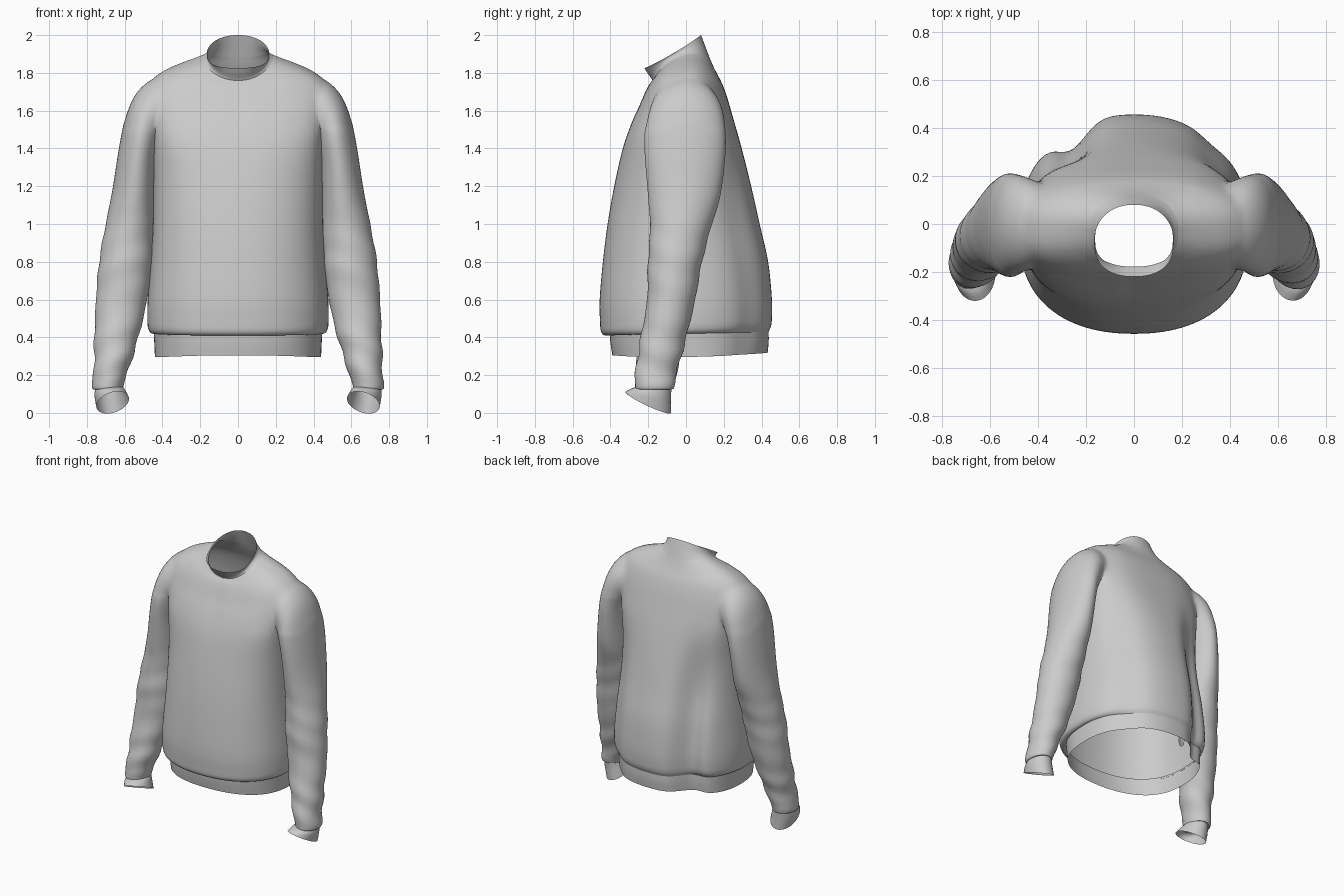
import bpy, bmesh, math

if "Cube" in bpy.data.objects:
    bpy.data.objects.remove(bpy.data.objects["Cube"])

fabric = bpy.data.materials.new("light grey fabric")
fabric.diffuse_color = (0.6, 0.6, 0.6, 1)
fabric.use_nodes = True
fabric.node_tree.nodes["Principled BSDF"].inputs["Base Color"].default_value = fabric.diffuse_color


def spline(keys, steps):
    """Catmull-Rom interpolation of rows of ring settings."""
    out = []
    for i in range(len(keys) - 1):
        rows = [keys[max(0, min(len(keys) - 1, i + k))] for k in (-1, 0, 1, 2)]
        for s in range(steps):
            t = s / steps
            out.append([0.5 * (2 * b + (c - a) * t + (2 * a - 5 * b + 4 * c - d) * t * t
                               + (3 * b - a - 3 * c + d) * t ** 3) for a, b, c, d in zip(*rows)])
    return out + [list(keys[-1])]


def bump(v, centre, width):
    return math.exp(-((v - centre) / width) ** 2)


def loft(name, rings, closed=False):
    bm = bmesh.new()
    loops = [[bm.verts.new(p) for p in r] for r in rings]
    n = len(loops[0])
    for a, b in zip(loops, loops[1:]):
        for i in range(n):
            j = (i + 1) % n
            bm.faces.new((a[i], a[j], b[j], b[i]))
    if closed:
        bm.faces.new(loops[0])
        bm.faces.new(loops[-1])
    bmesh.ops.recalc_face_normals(bm, faces=bm.faces)
    me = bpy.data.meshes.new(name)
    bm.to_mesh(me)
    bm.free()
    me.materials.append(fabric)
    ob = bpy.data.objects.new(name, me)
    bpy.context.collection.objects.link(ob)
    return ob


def shade(ob, angle=50):
    bpy.ops.object.select_all(action='DESELECT')
    ob.select_set(True)
    bpy.context.view_layer.objects.active = ob
    bpy.ops.object.shade_smooth_by_angle(angle=math.radians(angle))


def body_ring(row, n=112):
    """Ring around the body: z front, z back, y front, y back, half width, side lift."""
    zf, zb, yf, yb, hw, lift = row
    yoke = bump((zf + zb) / 2, 1.52, 0.2)  # boxier across chest and shoulder blades
    low = 1 / (1 + math.exp(((zf + zb) / 2 - 1.2) * 9))
    pts = []
    for i in range(n):
        a = 2 * math.pi * i / n
        c, s = math.cos(a), math.sin(a)
        e = 2 / ((2.7 if s < 0 else 2.05) + yoke * 1.0)
        x = hw * math.copysign(abs(c) ** (2 / (2.2 + 0.5 * yoke)), c)
        v = math.copysign(abs(s) ** e, s)
        y = (yf + yb) / 2 + (yb - yf) / 2 * v
        z = zf + (zb - zf) * (v + 1) / 2 + lift * c * c
        # deep drape fold at the back of one side, a shallow one on the other
        if s > 0:
            y -= low * (0.085 * bump(x, -0.26, 0.085) + 0.02 * bump(x, 0.33, 0.07))
        # soft centre crease below the neck
        y += 0.008 * bump(x, 0.0, 0.025) * bump(z, 1.6, 0.12) * (s < 0)
        pts.append((x, y, z))
    return pts


def sleeve_ring(row, side, n=56):
    """Ring around the arm: outer x, z, inner x, z, y centre, y half, front rise."""
    xo, zo, xi, zi, yc, h, rise = row
    pts = []
    for i in range(n):
        a = 2 * math.pi * i / n
        c, s = math.cos(a), math.sin(a)
        x = (xo + xi) / 2 + (xo - xi) / 2 * c
        z = (zo + zi) / 2 + (zo - zi) / 2 * c - rise * s
        y = yc + h * s
        # slanted wrinkles at the elbow and above the cuff
        w = 0.006 * bump(z, 0.32, 0.14) + 0.003 * bump(z, 0.8, 0.2)
        k = w * math.sin(z * 36 + 2.2 * math.sin(a + 1) + side)
        pts.append((side * (x + k * c), y + k * s, z))
    return pts


# Body panel from the hem fold up to the neck seam
torso_keys = [
    (.415, .425, -.405, .435, .445, 0), (.41, .44, -.43, .442, .462, 0),
    (.43, .46, -.45, .45, .475, 0), (.48, .5, -.455, .455, .48, 0),
    (.6, .6, -.457, .455, .478, 0), (.8, .8, -.44, .435, .462, 0),
    (1, 1, -.415, .39, .45, 0), (1.2, 1.2, -.38, .345, .448, 0),
    (1.4, 1.4, -.335, .295, .45, 0), (1.53, 1.56, -.29, .25, .46, .01),
    (1.62, 1.68, -.25, .215, .47, .025), (1.69, 1.75, -.22, .188, .44, .06),
    (1.73, 1.80, -.20, .162, .34, .07), (1.75, 1.84, -.185, .142, .25, .07),
    (1.76, 1.88, -.178, .125, .185, .065)]
body = loft("sweater_body", [body_ring(r) for r in spline(torso_keys, 4)], True)

# Sleeves, joined to the body
sleeve_keys = [
    (.32, 1.77, .32, 1.46, 0, .14, 0), (.45, 1.77, .39, 1.44, 0, .185, 0),
    (.54, 1.695, .41, 1.41, 0, .205, 0), (.592, 1.58, .425, 1.36, -.005, .215, 0),
    (.627, 1.42, .435, 1.28, -.005, .212, 0), (.665, 1.18, .442, 1.1, -.01, .19, 0),
    (.70, 1, .447, .95, -.03, .16, 0), (.735, .8, .457, .77, -.06, .142, 0),
    (.752, .6, .485, .58, -.08, .127, 0), (.76, .4, .53, .39, -.12, .12, 0),
    (.765, .22, .585, .215, -.158, .11, 0), (.773, .15, .605, .15, -.165, .105, 0),
    (.768, .125, .61, .13, -.167, .10, 0), (.755, .125, .615, .135, -.17, .092, 0)]
cuff_keys = [(.757, .13, .612, .14, -.17, .094, 0), (.76, .09, .595, .115, -.185, .105, .025),
             (.75, .035, .577, .075, -.2, .12, .055)]
for side, label in ((1, "left"), (-1, "right")):
    sleeve = loft(label + "_sleeve", [sleeve_ring(r, side) for r in spline(sleeve_keys, 6)], True)
    mod = body.modifiers.new("join", 'BOOLEAN')
    mod.operation, mod.solver, mod.object = 'UNION', 'EXACT', sleeve
    bpy.context.view_layer.objects.active = body
    bpy.ops.object.modifier_apply(modifier="join")
    bpy.data.objects.remove(sleeve)
    shade(loft(label + "_cuff", [sleeve_ring(r, side) for r in spline(cuff_keys, 4)]))

# Open the neck, hem and wrists, then soften the shoulder seams
bm = bmesh.new()
bm.from_mesh(body.data)
bmesh.ops.delete(bm, geom=[f for f in bm.faces if len(f.verts) > 40], context='FACES')
bmesh.ops.remove_doubles(bm, verts=bm.verts, dist=0.002)
seam = [v for v in bm.verts if 0.28 < abs(v.co.x) < 0.6 and v.co.z > 1.5]
for _ in range(10):
    bmesh.ops.smooth_vert(bm, verts=seam, factor=0.5, use_axis_x=True, use_axis_y=True, use_axis_z=True)
bm.to_mesh(body.data)
bm.free()
shade(body)

# Hem band
band_keys = [(.43, .44, -.405, .437, .447, 0), (.37, .38, -.4, .438, .443, -.01),
             (.305, .318, -.39, .432, .44, -.015)]
shade(loft("hem_band", [body_ring(r) for r in spline(band_keys, 4)]))

# Standing collar, higher at the back
collar_keys = [(1.76, 1.88, -.178, .125, .185, .065), (1.775, 1.92, -.187, .11, .168, .045),
               (1.80, 1.96, -.205, .095, .162, .02), (1.825, 2.0, -.22, .08, .165, -.01)]
shade(loft("collar", [body_ring(r) for r in spline(collar_keys, 4)]))
